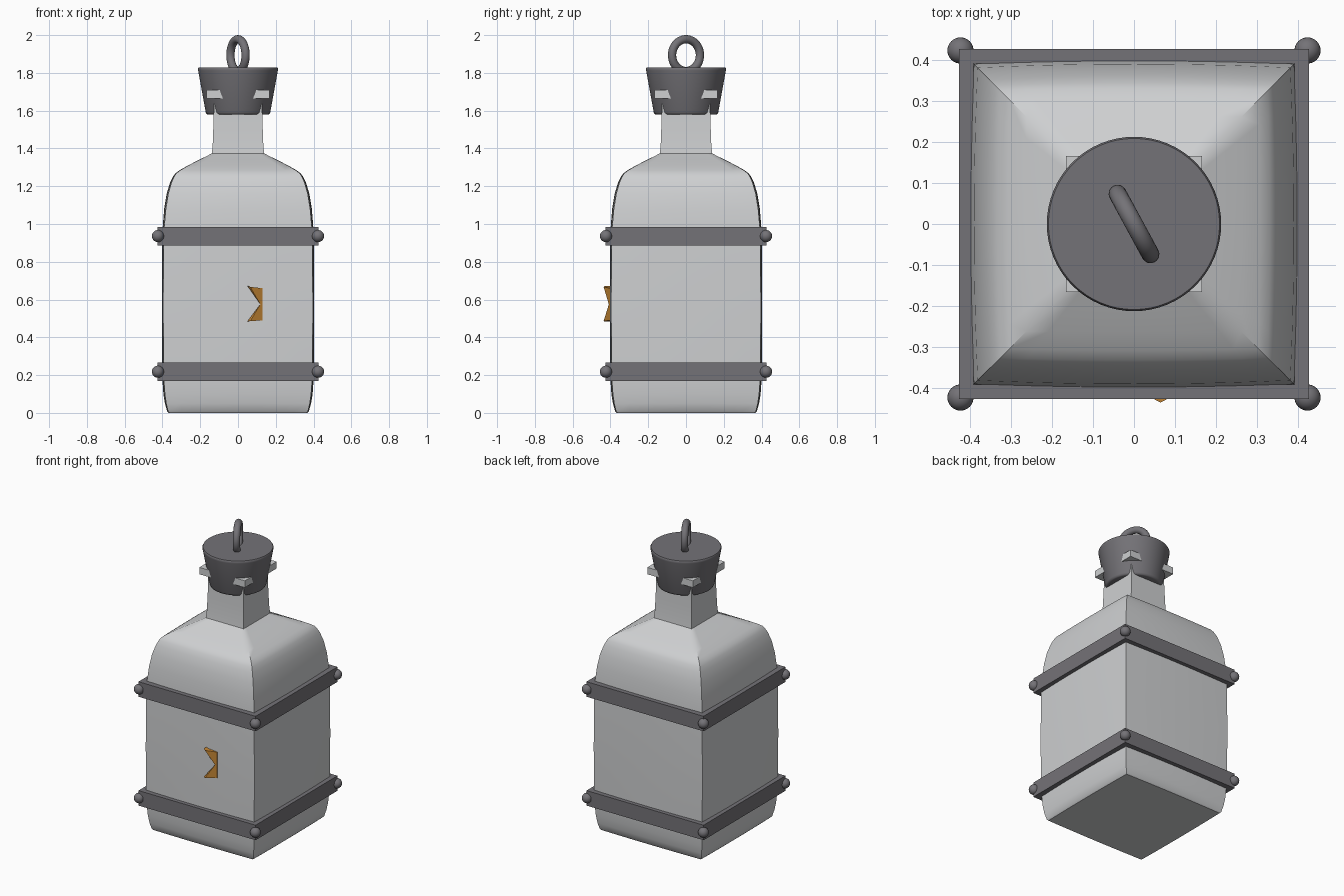
import bpy, bmesh, math
from mathutils import Matrix

if "Cube" in bpy.data.objects:
    bpy.data.objects.remove(bpy.data.objects["Cube"], do_unlink=True)


def material(name, rgb):
    mat = bpy.data.materials.new(name)
    mat.use_nodes = True
    mat.diffuse_color = (*rgb, 1)
    mat.node_tree.nodes["Principled BSDF"].inputs["Base Color"].default_value = (*rgb, 1)
    return mat


GLASS = material("pale_glass", (0.62, 0.63, 0.64))
METAL = material("dark_metal", (0.175, 0.17, 0.185))
ORANGE = material("orange", (0.56, 0.24, 0.035))


def finish(name, bm, mat, smooth=False):
    bmesh.ops.recalc_face_normals(bm, faces=bm.faces)
    for f in bm.faces:
        f.smooth = smooth
    mesh = bpy.data.meshes.new(name)
    bm.to_mesh(mesh)
    bm.free()
    mesh.materials.append(mat)
    obj = bpy.data.objects.new(name, mesh)
    bpy.context.collection.objects.link(obj)
    return obj


def square_ring(bm, z, half, bulge, n=10):
    """Square section whose sides bow outwards by bulge."""
    ring = []
    for side in range(4):
        turn = Matrix.Rotation(side * math.pi / 2, 3, "Z")
        for i in range(n):
            t = 2 * i / n - 1
            y = -half - bulge * (1 - t * t)
            ring.append(bm.verts.new(turn @ Matrix.Translation((half * t, y, z)).translation))
    return ring


def bridge(bm, a, b):
    for i in range(len(a)):
        j = (i + 1) % len(a)
        bm.faces.new((a[i], a[j], b[j], b[i]))


# Bottle: height, corner half width, bow of the sides
profile = [
    (0, .363, .004), (.008, .370, .005), (.05, .380, .007), (.1, .387, .008),
    (.17, .392, .008), (.27, .395, .007), (.55, .396, .006), (.88, .395, .007),
    (.98, .391, .008), (1.08, .382, .009), (1.16, .369, .009), (1.22, .352, .008),
    (1.25, .339, .006), (1.268, .327, .005), (1.285, .305, .004), (1.31, .262, .003),
    (1.34, .205, .001), (1.36, .165, 0), (1.374, .138, 0), (1.42, .134, 0),
    (1.5, .131, 0), (1.6, .128, 0), (1.664, .128, 0),
    (1.664, .166, 0), (1.709, .166, 0),
]
bm = bmesh.new()
rings = [square_ring(bm, *row) for row in profile]
for lower, upper in zip(rings, rings[1:]):
    bridge(bm, lower, upper)
bm.faces.new(rings[0])
bm.faces.new(rings[-1])
bottle = finish("bottle", bm, GLASS, True)
bpy.context.view_layer.objects.active = bottle
bottle.select_set(True)
bpy.ops.object.shade_smooth_by_angle(angle=math.radians(38))
bottle.select_set(False)


# Straps: square frames around the body with a ball rivet at every corner
def square_frame(name, low, high, outer, inner):
    bm = bmesh.new()
    loops = [square_ring(bm, z, h, 0, 1)
             for z, h in ((low, outer), (high, outer), (high, inner), (low, inner))]
    for k in range(4):
        bridge(bm, loops[k], loops[(k + 1) % 4])
    finish(name, bm, METAL)


for label, z in (("lower", .218), ("upper", .936)):
    square_frame(label + "_strap", z - .05, z + .049, .427, .392)
    bm = bmesh.new()
    for x in (-.424, .424):
        for y in (-.424, .424):
            bmesh.ops.create_uvsphere(bm, u_segments=24, v_segments=14, radius=.032,
                                      matrix=Matrix.Translation((x, y, z)))
    finish(label + "_rivets", bm, METAL, True)

# Stopper: turned, tapered plug with softened rims
bm = bmesh.new()
turned = [(0, 1.579), (.158, 1.579), (.166, 1.582), (.171, 1.592), (.211, 1.812),
          (.213, 1.822), (.209, 1.829), (0, 1.829)]
verts = [bm.verts.new((r, 0, z)) for r, z in turned]
edges = [bm.edges.new(pair) for pair in zip(verts, verts[1:])]
bmesh.ops.spin(bm, geom=verts + edges, cent=(0, 0, 0), axis=(0, 0, 1),
               angle=math.tau, steps=64)
bmesh.ops.remove_doubles(bm, verts=bm.verts, dist=1e-4)
stopper = finish("stopper", bm, METAL, True)
bpy.context.view_layer.objects.active = stopper
stopper.select_set(True)
bpy.ops.object.shade_smooth_by_angle(angle=math.radians(50))

# Pull ring standing in the stopper, turned about the vertical
bpy.ops.mesh.primitive_torus_add(major_radius=.084, minor_radius=.022,
                                 major_segments=48, minor_segments=16,
                                 location=(0, 0, 1.894),
                                 rotation=(math.pi / 2, 0, math.radians(-61.5)))
ring = bpy.context.object
ring.name = "pull_ring"
ring.data.materials.append(METAL)
bpy.ops.object.shade_smooth()

# Notched emblem: wedge that sinks into the front of the body
outline = [(.05, .672), (.065, .667), (.13, .66), (.13, .49), (.065, .486), (.05, .484),
           (.118, .575)]
bm = bmesh.new()
front = [bm.verts.new((x, -.436 + max(0, x - .065) * .52 + max(0, .065 - x) * .5, z))
         for x, z in outline]
back = [bm.verts.new((x, -.385, z)) for x, z in outline]
bridge(bm, front, back)
# Upper and lower arms meet at the notch
for loop in ((0, 1, 6), (1, 2, 6), (2, 3, 6), (3, 4, 6), (4, 5, 6)):
    bm.faces.new([front[i] for i in loop])
bm.faces.new(back)
finish("emblem", bm, ORANGE)
